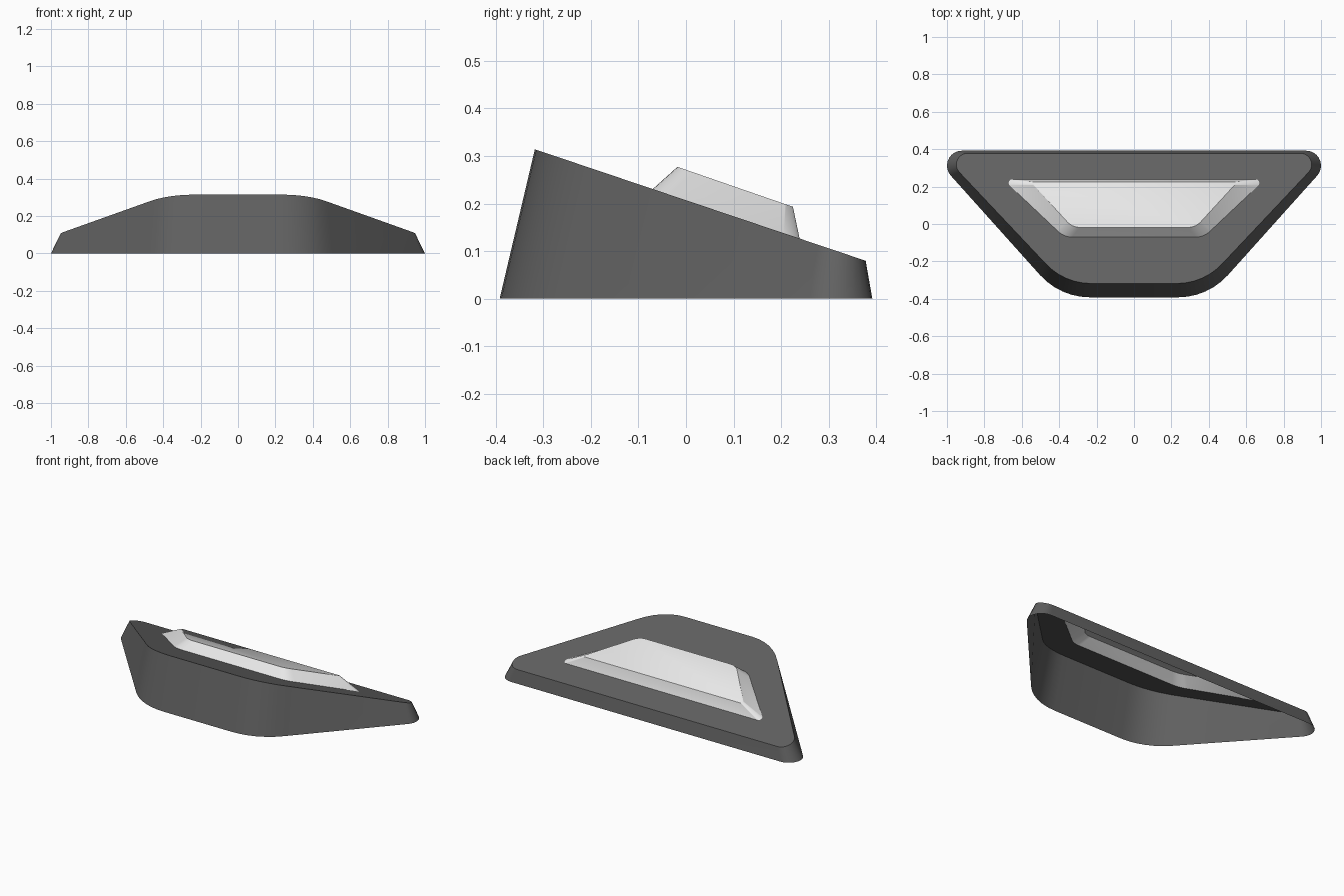
import bpy, bmesh, math

if "Cube" in bpy.data.objects:
    bpy.data.objects.remove(bpy.data.objects["Cube"])


def material(name, value):
    m = bpy.data.materials.new(name)
    m.diffuse_color = (value, value, value, 1)
    m.use_nodes = True
    m.node_tree.nodes["Principled BSDF"].inputs["Base Color"].default_value = m.diffuse_color
    return m


def outline(front, back, height):
    """Rounded trapezoid loop. front/back = (centre x, centre y, radius); height(y) gives z."""
    half = []
    for (cx, cy, r), a0, a1, n in ((front, -90, -42, 6), (back, -42, 90, 9)):
        for i in range(n + 1):
            a = math.radians(a0 + (a1 - a0) * i / n)
            half.append((cx + r * math.cos(a), cy + r * math.sin(a)))
    loop = half + [(-x, y) for x, y in reversed(half)]
    return [(x, y, height(y)) for x, y in loop]


def shell(name, loops, mat, cap=False):
    """Open skin through a series of matching loops, optionally capped."""
    bm = bmesh.new()
    rings = [[bm.verts.new(p) for p in loop] for loop in loops]
    for lo, hi in zip(rings, rings[1:]):
        n = len(lo)
        for i in range(n):
            j = (i + 1) % n
            bm.faces.new((lo[i], lo[j], hi[j], hi[i]))
    if cap:
        bm.faces.new(rings[-1])
    me = bpy.data.meshes.new(name)
    bm.to_mesh(me)
    bm.free()
    me.materials.append(mat)
    ob = bpy.data.objects.new(name, me)
    bpy.context.collection.objects.link(ob)
    bpy.ops.object.select_all(action='DESELECT')
    ob.select_set(True)
    bpy.context.view_layer.objects.active = ob
    bpy.ops.object.shade_smooth_by_angle(angle=math.radians(30))
    return ob


def deck(y):
    return 0.207 - 0.337 * y


def lens_top(y):
    return 0.271 - 0.346 * y


dark = material("dark grey plastic", 0.12)
light = material("pale lens", 0.8)

# Loops from the ground up
foot = outline((0.235, -0.032, 0.36), (0.92, 0.312, 0.08), lambda y: 0)
rim = outline((0.23, 0.012, 0.33), (0.89, 0.318, 0.06), deck)
lens_foot = outline((0.33, 0.04, 0.11), (0.65, 0.219, 0.02), deck)
lens_rim = outline((0.29, 0.072, 0.09), (0.53, 0.215, 0.01), lens_top)

# Housing: sloping walls and deck with an opening, hollow underneath
shell("housing", [foot, rim, lens_foot], dark)

# Raised lens
shell("lens", [lens_foot, lens_rim], light, cap=True)
